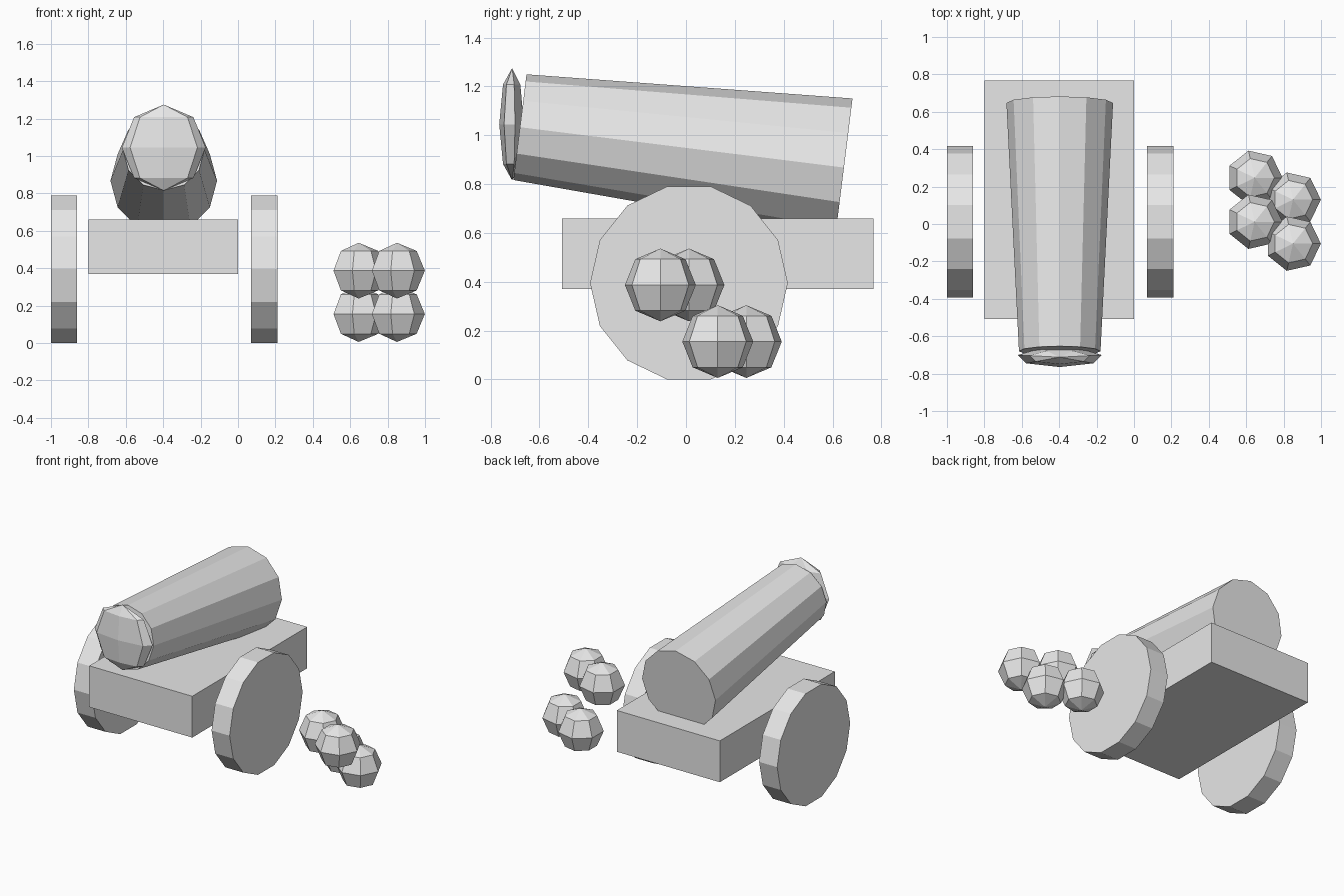
import bpy, bmesh
from math import radians, sin, cos, pi
from mathutils import Matrix, Vector

cube = bpy.data.objects.get("Cube")
if cube:
    bpy.data.objects.remove(cube, do_unlink=True)

grey = bpy.data.materials.new("plain_grey")
grey.use_nodes = True
grey.diffuse_color = (0.8, 0.8, 0.8, 1)
grey.node_tree.nodes["Principled BSDF"].inputs["Base Color"].default_value = (0.8, 0.8, 0.8, 1)


def add_object(name, bm):
    bmesh.ops.recalc_face_normals(bm, faces=bm.faces)
    mesh = bpy.data.meshes.new(name)
    bm.to_mesh(mesh)
    bm.free()
    mesh.materials.append(grey)
    obj = bpy.data.objects.new(name, mesh)
    bpy.context.collection.objects.link(obj)
    return obj


def lathe(name, profile, sides, start, matrix):
    """Faceted solid of revolution around local z; radius 0 makes a pole."""
    bm = bmesh.new()
    rings = []
    for r, h in profile:
        if r == 0:
            rings.append([bm.verts.new((0, 0, h))] * sides)
        else:
            angles = [start + 2 * pi * i / sides for i in range(sides)]
            rings.append([bm.verts.new((r * cos(a), r * sin(a), h)) for a in angles])
    for low, high in zip(rings, rings[1:]):
        for i in range(sides):
            j = (i + 1) % sides
            corners = [low[i], low[j], high[j], high[i]]
            bm.faces.new(list(dict.fromkeys(corners)))
    for r, ring in ((profile[0][0], rings[0]), (profile[-1][0], rings[-1])):
        if r > 0:
            bm.faces.new(ring)
    bm.transform(matrix)
    return add_object(name, bm)


def ball_profile(r):
    d = r * cos(pi / 4)
    return [(0, -r), (d, -d), (r, 0), (d, d), (0, r)]


# Carriage block
bm = bmesh.new()
bmesh.ops.create_cube(bm, size=1)
bm.transform(Matrix.Translation((-0.4, 0.13, 0.515)) @ Matrix.Diagonal((0.8, 1.275, 0.29, 1)))
add_object("carriage", bm)

# Wheels
for name, x in (("right_wheel", -0.93), ("left_wheel", 0.14)):
    lathe(name, [(0.405, -0.07), (0.405, 0.07)], 14, pi / 2,
          Matrix.Translation((x, 0.012, 0.395)) @ Matrix.Rotation(pi / 2, 4, 'Y'))

# Tapered barrel, raised toward the muzzle
lathe("barrel", [(0.218, 0), (0.285, 1.337)], 12, 0,
      Matrix.Translation((-0.397, -0.68, 1.033)) @ Matrix.Rotation(radians(-97.1), 4, 'X'))

# Flattened ball at the muzzle
lathe("muzzle_ball", ball_profile(0.23), 7, -pi / 2,
      Matrix.Translation((-0.397, -0.712, 1.045)) @ Matrix.Diagonal((1, 0.23, 1, 1)))

# Stacked balls: two rows of two
for row, y, z in (("lower", 0.13, 0.155), ("upper", -0.105, 0.387)):
    for side, x, back in (("outer", 0.85, 0), ("inner", 0.645, 0.117)):
        lathe(f"{row}_{side}_ball", ball_profile(0.149), 7, 0,
              Matrix.Translation((x, y + back, z)))
